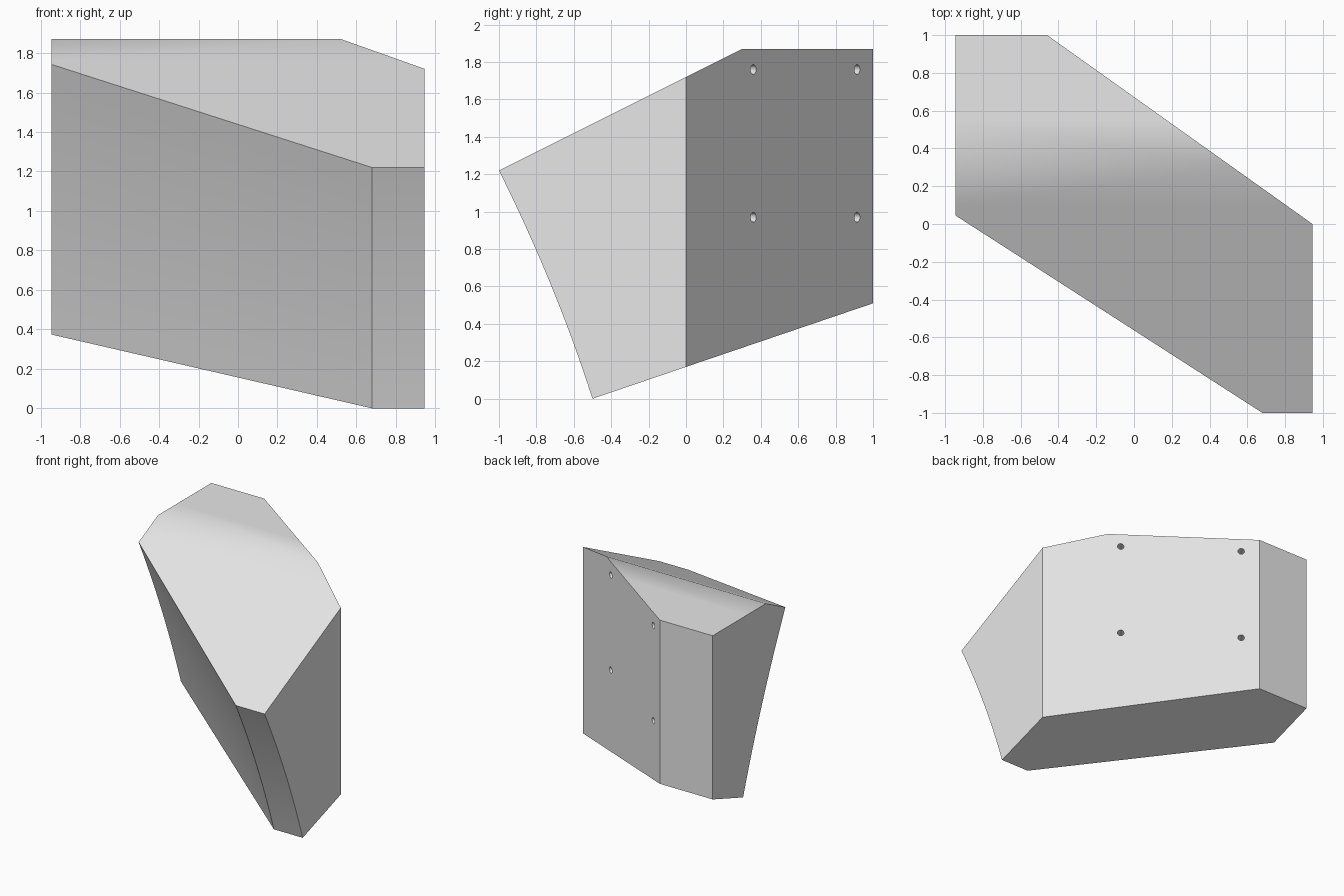
import bpy, bmesh, math
from mathutils import Vector

cube = bpy.data.objects.get("Cube")
if cube:
    bpy.data.objects.remove(cube, do_unlink=True)

grey = bpy.data.materials.new("light grey")
grey.use_nodes = True
colour = (0.8, 0.8, 0.8, 1)
grey.diffuse_color = colour
grey.node_tree.nodes["Principled BSDF"].inputs["Base Color"].default_value = colour

SIDE, CREASE, BACK = 0.945, 0.3, 1.0
ROWS = 16


def top_z(y):
    return 1.22 + 0.5 * (min(y, CREASE) + 1)


def base_z(y):
    return 0.34 * (y + 0.5)


def back_x(y):
    # Slanted rear wall, from the left side to the back edge
    return SIDE - 1.405 * y


def make_object(name, bm):
    bmesh.ops.recalc_face_normals(bm, faces=bm.faces)
    mesh = bpy.data.meshes.new(name)
    bm.to_mesh(mesh)
    bm.free()
    obj = bpy.data.objects.new(name, mesh)
    bpy.context.collection.objects.link(obj)
    obj.data.materials.append(grey)
    return obj


# Cabinet: hollow-curved front columns, sloping lid and base
bm = bmesh.new()


def front_column(x, y_top, y_base):
    verts = []
    for i in range(ROWS + 1):
        t = i / ROWS
        y = y_top + (y_base - y_top) * t + 0.108 * t * (1 - t)
        z = top_z(y_top) + (base_z(y_base) - top_z(y_top)) * t
        verts.append(bm.verts.new((x, y, z)))
    return verts


left = front_column(SIDE, -1, -0.5)
middle = front_column(0.68, -1, -0.5)
right = front_column(-SIDE, 0.045, 0.6)
for a, b in ((left, middle), (middle, right)):
    for i in range(ROWS):
        bm.faces.new((a[i], b[i], b[i + 1], a[i + 1]))


def corner(x, y, height):
    return bm.verts.new((x, y, height(y)))


side_top, side_base = corner(SIDE, 0, top_z), corner(SIDE, 0, base_z)
crease_l, crease_r = corner(back_x(CREASE), CREASE, top_z), corner(-SIDE, CREASE, top_z)
back_top_l, back_base_l = corner(back_x(BACK), BACK, top_z), corner(back_x(BACK), BACK, base_z)
back_top_r, back_base_r = corner(-SIDE, BACK, top_z), corner(-SIDE, BACK, base_z)

for loop in (
    [left[0], middle[0], right[0], crease_r, crease_l, side_top],
    [crease_l, crease_r, back_top_r, back_top_l],
    left + [side_base, side_top],
    right + [back_base_r, back_top_r, crease_r],
    [side_top, crease_l, back_top_l, back_base_l, side_base],
    [back_top_l, back_top_r, back_base_r, back_base_l],
    [left[-1], middle[-1], right[-1], back_base_r, back_base_l, side_base],
):
    bm.faces.new(loop)
bmesh.ops.recalc_face_normals(bm, faces=bm.faces)

# Support cuts keep the soft lid crease local
for y in (0.1, 0.55):
    lid = [f for f in bm.faces if f.normal.z > 0.7]
    geom = lid + list({e for f in lid for e in f.edges}) + list({v for f in lid for v in f.verts})
    bmesh.ops.bisect_plane(bm, geom=geom, plane_co=(0, y, 0), plane_no=(0, 1, 0))
cabinet = make_object("cabinet", bm)

# Mounting holes in the slanted rear wall
normal = Vector((1, 1.405, 0)).normalized()
turn = normal.to_track_quat("Z", "Y").to_matrix().to_4x4()
bm = bmesh.new()
for y in (0.36, 0.915):
    for z in (0.97, 1.76):
        hole = bmesh.ops.create_cone(bm, cap_ends=True, segments=24, radius1=0.026, radius2=0.026, depth=0.2)
        bmesh.ops.transform(bm, matrix=turn, verts=hole["verts"])
        bmesh.ops.translate(bm, vec=(back_x(y), y, z), verts=hole["verts"])
cutter = make_object("hole_cutter", bm)
cutter.hide_render = True

bpy.ops.object.select_all(action="DESELECT")
cabinet.select_set(True)
bpy.context.view_layer.objects.active = cabinet
cut = cabinet.modifiers.new("mounting holes", "BOOLEAN")
cut.operation = "DIFFERENCE"
cut.solver = "EXACT"
cut.object = cutter
bpy.ops.object.modifier_apply(modifier=cut.name)
bpy.data.objects.remove(cutter, do_unlink=True)
while len(cabinet.data.materials) > 1:
    cabinet.data.materials.pop()
bpy.ops.object.shade_smooth_by_angle(angle=math.radians(28))
